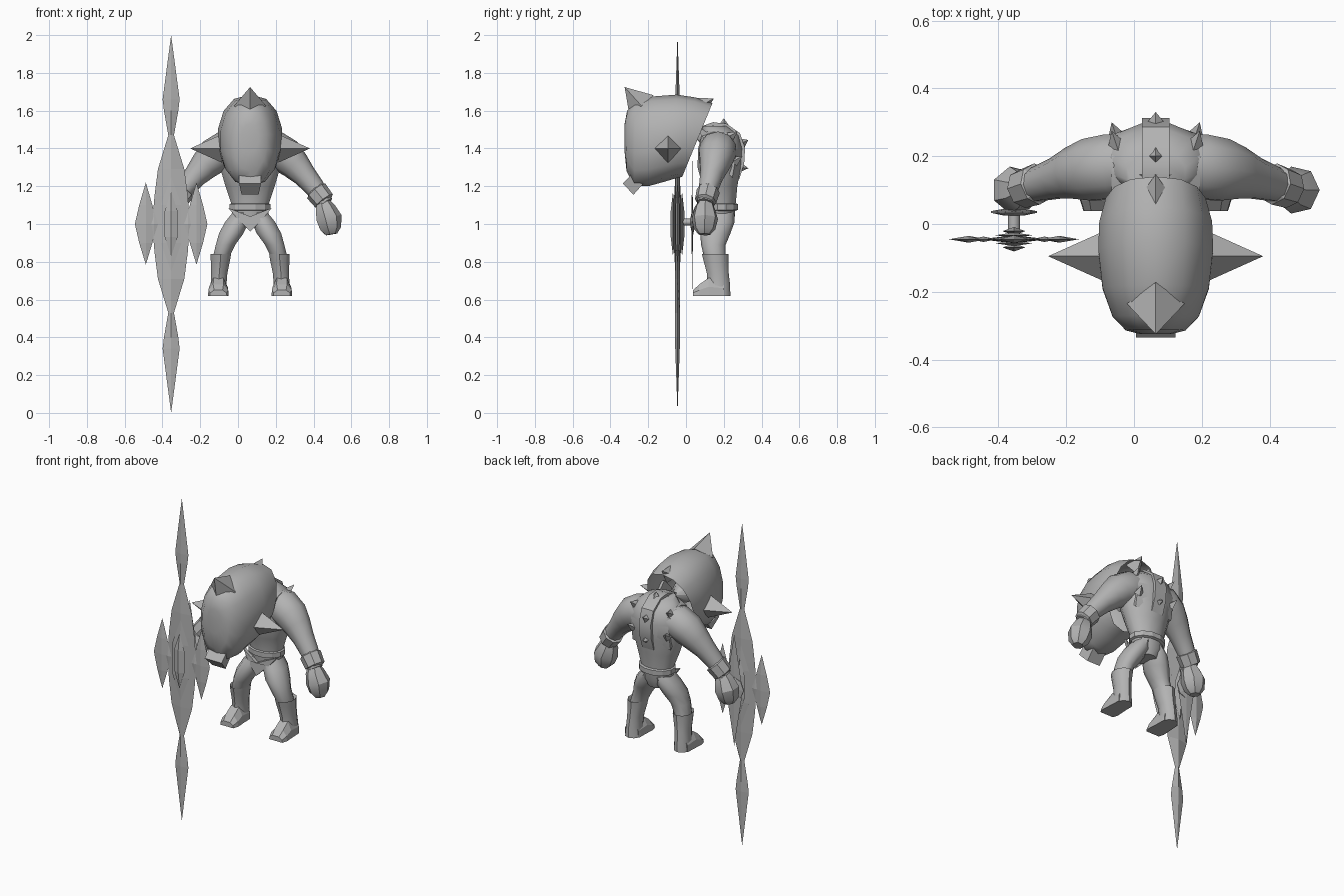
import bpy, bmesh, math
from mathutils import Vector

if "Cube" in bpy.data.objects:
    bpy.data.objects.remove(bpy.data.objects["Cube"])

CX = 0.064      # body centre line
WX = -0.354     # weapon centre line
grey = bpy.data.materials.new("plain grey")
grey.diffuse_color = (0.45, 0.45, 0.45, 1)
grey.use_nodes = True
grey.node_tree.nodes["Principled BSDF"].inputs["Base Color"].default_value = grey.diffuse_color


def finish(name, bm, smooth=None):
    bmesh.ops.recalc_face_normals(bm, faces=bm.faces)
    me = bpy.data.meshes.new(name)
    bm.to_mesh(me)
    bm.free()
    me.materials.append(grey)
    ob = bpy.data.objects.new(name, me)
    bpy.context.collection.objects.link(ob)
    if smooth:
        bpy.ops.object.select_all(action='DESELECT')
        ob.select_set(True)
        bpy.context.view_layer.objects.active = ob
        bpy.ops.object.shade_smooth_by_angle(angle=math.radians(smooth))
    return ob


def loft(name, rings, caps=(True, True), smooth=None):
    bm = bmesh.new()
    vs = [[bm.verts.new(p) for p in r] for r in rings]
    n = len(vs[0])
    for a, b in zip(vs, vs[1:]):
        for i in range(n):
            bm.faces.new((a[i], a[(i + 1) % n], b[(i + 1) % n], b[i]))
    if caps[0]:
        bm.faces.new(vs[0])
    if caps[1]:
        bm.faces.new(vs[-1])
    return finish(name, bm, smooth)


def ellipse(x, y, z, rx, ry, n=10):
    return [(x + rx * math.cos(math.tau * (i + .5) / n),
             y + ry * math.sin(math.tau * (i + .5) / n), z) for i in range(n)]


def tube(name, path, n=8, smooth=45):
    """Round limb along (x, y, z, radius) points."""
    pts = [Vector(p[:3]) for p in path]
    rings = []
    for i, p in enumerate(pts):
        t = (pts[min(i + 1, len(pts) - 1)] - pts[max(i - 1, 0)]).normalized()
        u = t.cross(Vector((0, 1, 0))).normalized()
        v = t.cross(u)
        rings.append([p + path[i][3] * (u * math.cos(math.tau * k / n) + v * math.sin(math.tau * k / n))
                      for k in range(n)])
    return loft(name, rings, smooth=smooth)


def spike(name, base, tip, r, up=(0, 0, 1)):
    """Four-sided horn."""
    b, t = Vector(base), Vector(tip)
    d = (t - b).normalized()
    u = d.cross(Vector(up)).normalized()
    v = d.cross(u)
    bm = bmesh.new()
    q = [bm.verts.new(b + r * w) for w in (u, v, -u, -v)]
    top = bm.verts.new(t)
    for i in range(4):
        bm.faces.new((q[i], q[(i + 1) % 4], top))
    bm.faces.new(q)
    return finish(name, bm)


def blade(name, x, y, outline, thick):
    """Flat ridged blade, mirrored about x, from (half width, z) points."""
    bm = bmesh.new()
    rows = []
    for w, z in outline:
        if w == 0:
            rows.append([bm.verts.new((x, y, z))] * 4)
        else:
            rows.append([bm.verts.new(p) for p in ((x - w, y, z), (x, y - thick, z), (x + w, y, z), (x, y + thick, z))])
    for a, b in zip(rows, rows[1:]):
        for i in range(4):
            j = (i + 1) % 4
            f = list(dict.fromkeys((a[i], a[j], b[j], b[i])))
            bm.faces.new(f)
    return finish(name, bm)


# Helmet: egg-like shell, open behind (top y, top z, bottom y, bottom z, half width)
rings = []
for yt, zt, yb, zb, w in ((-.325, 1.53, -.325, 1.38, .045), (-.312, 1.60, -.315, 1.28, .09),
                          (-.27, 1.645, -.275, 1.20, .13), (-.18, 1.675, -.2, 1.20, .16),
                          (-.05, 1.685, -.11, 1.225, .173), (.05, 1.67, -.06, 1.24, .17),
                          (.14, 1.64, -.02, 1.25, .15)):
    ring = []
    for i in range(14):
        a = math.tau * i / 14
        s = (1 + math.cos(a)) / 2
        c = math.copysign(abs(math.sin(a)) ** .85, math.sin(a))
        ring.append((CX + w * c, yb + (yt - yb) * s, zb + (zt - zb) * s))
    rings.append(ring)
loft("helmet", rings, caps=(True, False), smooth=50)
spike("helmet_front_horn", (CX, -.235, 1.625), (CX, -.325, 1.725), .085, up=(1, 0, 0))
spike("helmet_rear_peak", (CX, .07, 1.62), (CX, .147, 1.665), .055)
for s in (-1, 1):
    spike("helmet_side_horn", (CX + s * .15, -.095, 1.4), (CX + s * .317, -.095, 1.4), .075)

# Chin guard: tilted block under the helmet
chin = []
for y, z, w in ((-.335, 1.215, .058), (-.278, 1.155, .045), (-.225, 1.215, .045), (-.285, 1.265, .058)):
    chin.append((y, z, w))
loft("chin_guard", [[(CX + s * w, y, z) for y, z, w in chin] for s in (-1, 1)])

# Torso, neck and belt
loft("torso", [ellipse(CX, y, z, rx, ry, 12) for z, y, rx, ry in (
    (.98, .18, .06, .06), (1.03, .185, .10, .075), (1.1, .19, .10, .075), (1.2, .18, .135, .095),
    (1.3, .175, .165, .118), (1.4, .18, .17, .12), (1.47, .18, .15, .1), (1.52, .15, .09, .07))], smooth=50)
tube("neck", [(CX, .14, 1.46, .08), (CX, .03, 1.47, .075), (CX, -.06, 1.46, .07)])
loft("belt", [ellipse(CX, .19, z, rx, ry, 12) for z, rx, ry in (
    (1.07, .1, .075), (1.075, .113, .088), (1.105, .113, .088), (1.11, .1, .075))])
# Loincloth: pointed flap below the belt
loft("loincloth", [[(CX - .115, y + .04, 1.085), (CX, y, 1.04), (CX + .115, y + .04, 1.085),
                    (CX + .07, y + .02, 1.03), (CX, y, .96), (CX - .07, y + .02, 1.03)] for y in (.085, .105)])

# Back strap: thick band following the spine, with plates either side
spine = ((.06, 1.50), (.14, 1.53), (.21, 1.525), (.28, 1.475), (.305, 1.40), (.3, 1.32), (.275, 1.24))


def band(name, x0, x1, grow, drop):
    rr = []
    for y, z in spine:
        d = Vector((0, y - .16, z - 1.36)).normalized()
        o, i = Vector((0, y, z)) + d * grow, Vector((0, y, z)) - d * .06
        tilt = Vector((0, -drop * d.y, -drop * max(d.z, 0)))
        rr.append([Vector((x0, 0, 0)) + o, Vector((x1, 0, 0)) + o + tilt,
                   Vector((x1, 0, 0)) + i + tilt, Vector((x0, 0, 0)) + i])
    return loft(name, rr, smooth=35)


band("back_strap", CX - .04, CX + .04, .008, 0)
for s in (-1, 1):
    band("back_plate", CX + s * .035, CX + s * .13, -.008, .035)
    for y, z in ((.25, 1.47), (.275, 1.34)):
        spike("back_plate_stud", (CX + s * .115, y - .02, z - .01), (CX + s * .13, y + .025, z + .02), .028)
for y, z, dy, dz in ((.2, 1.525, 0, .035), (.3, 1.43, .03, .015), (.29, 1.3, .04, -.005)):
    spike("spine_stud", (CX, y, z), (CX, y + dy, z + dz), .025, up=(1, 0, 0))

for s in (-1, 1):
    X = lambda o: CX + s * o
    # Arm, cuff and fist
    tube("arm", [(X(.07), .175, 1.40, .09), (X(.13), .17, 1.395, .1), (X(.19), .16, 1.36, .096),
                 (X(.24), .15, 1.31, .08), (X(.29), .135, 1.255, .063), (X(.34), .12, 1.195, .054),
                 (X(.4), .1, 1.11, .042)], n=10)
    tube("wrist_cuff", [(X(.345), .12, 1.18, .05), (X(.35), .118, 1.175, .062), (X(.392), .104, 1.122, .058),
                        (X(.394), .103, 1.118, .04)], n=8, smooth=None)
    tube("fist", [(X(.385), .105, 1.12, .036), (X(.395), .1, 1.085, .055), (X(.415), .1, 1.03, .071),
                  (X(.425), .098, .975, .058), (X(.43), .097, .945, .032)], n=7, smooth=30)
    # Leg
    loft("leg", [ellipse(X(o), y, z, rx, ry) for o, y, z, rx, ry in (
        (.045, .185, 1.06, .05, .07), (.07, .175, 1.01, .066, .082), (.1, .155, .95, .068, .08),
        (.13, .145, .89, .054, .065), (.152, .152, .83, .046, .058), (.157, .16, .78, .04, .05))], smooth=50)
    # Boot with flared top
    loft("boot", [ellipse(X(o), y, z, rx, ry) for o, y, z, rx, ry in (
        (.155, .155, .815, .042, .055), (.155, .155, .842, .057, .071), (.157, .158, .81, .054, .066),
        (.163, .168, .74, .045, .058), (.167, .173, .68, .044, .06), (.167, .173, .62, .052, .062))], smooth=40)
    # Foot: faceted wedge towards the toe
    loft("foot", [[(X(.168 + e * .01) - w, y, .62), (X(.168 + e * .01) - w * .95, y, .62 + h * .5),
                   (X(.168) - w * .5, y, .62 + h), (X(.168) + w * .5, y, .62 + h),
                   (X(.168 + e * .01) + w * .95, y, .62 + h * .5), (X(.168 + e * .01) + w, y, .62)]
                  for y, w, h, e in ((.2, .048, .08, 0), (.12, .052, .095, 0), (.07, .055, .06, 0), (.038, .045, .03, 0))])

# Weapon: long ridged blade with two side blades
half = [(0, 2.0), (.045, 1.66), (.038, 1.60), (.015, 1.47), (.07, 1.29), (.088, 1.15)]
blade("long_blade", WX, -.045, half + [(.1, 1.0)] + [(w, 2 - z) for w, z in reversed(half)], .012)
for s in (-1, 1):
    blade("side_blade", WX + s * .134, -.045, [(0, 1.22), (.035, 1.1), (.058, 1.0), (.035, .9), (0, .785)], .01)
    blade("side_joint", WX + s * .09, -.045, [(0, 1.07), (.04, 1.0), (0, .93)], .008)
# Layered emblem plates on both faces
for d in (-1, 1):
    for w, h, y, t in ((.055, .25, .012, .008), (.034, .17, .024, .012)):
        blade("emblem_plate", WX, -.045 + d * y, [(0, 1 + h), (w, 1 + h * .4), (w, 1 - h * .4), (0, 1 - h)], t)
# Grip and hand guard
ring = lambda y, r: [(WX + r * math.cos(math.tau * i / 8), y, 1.01 + r * math.sin(math.tau * i / 8)) for i in range(8)]
loft("grip", [ring(-.045, .018), ring(.09, .018)], smooth=50)
loft("hand_guard", [ring(.025, .03), ring(.033, .068), ring(.038, .068), ring(.045, .03)])
blade("rear_plate", WX, .033, [(0, 1.34), (.05, 1.05), (.05, .95), (0, .65)], .004)
